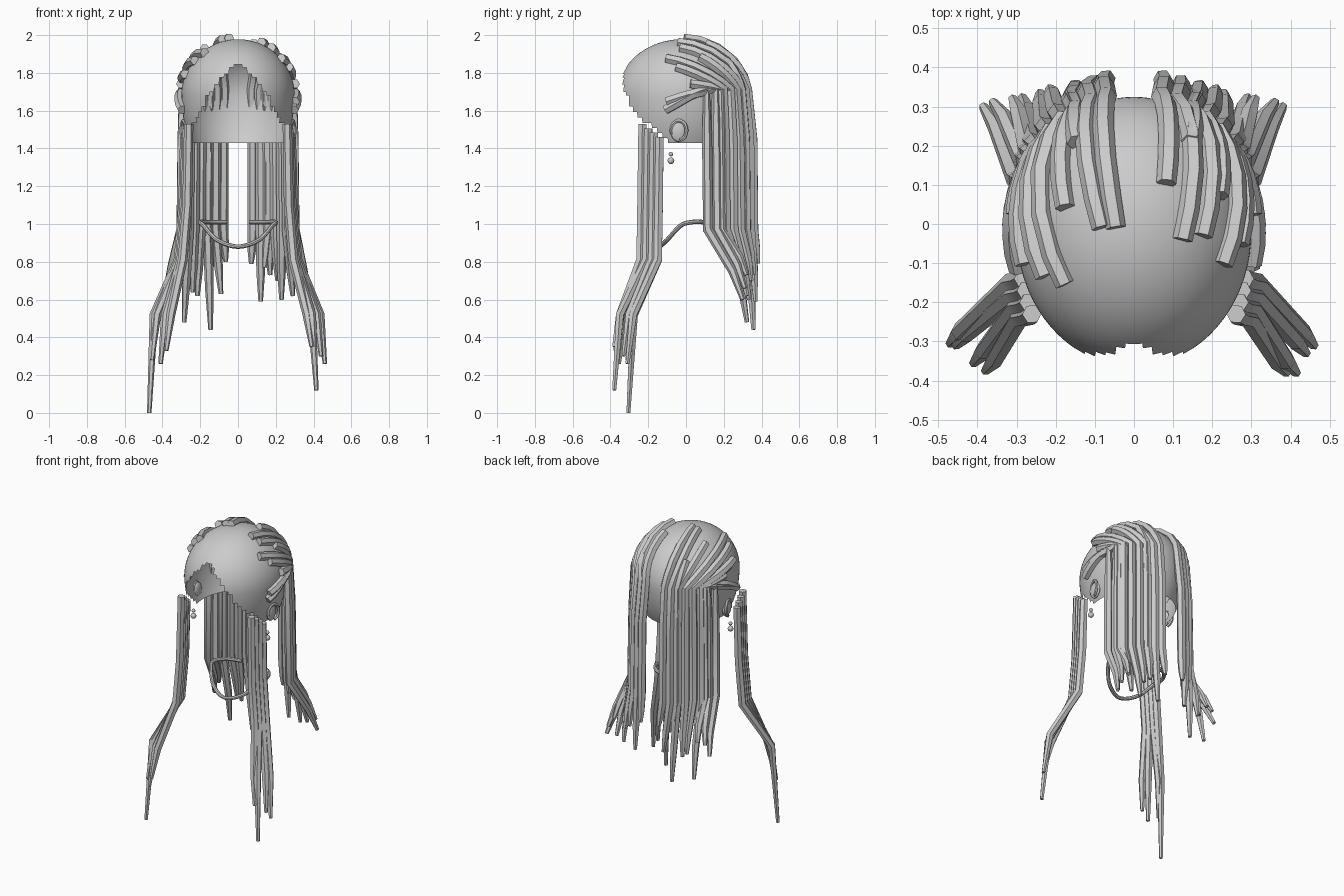
import bpy, bmesh, math
from mathutils import Vector

if "Cube" in bpy.data.objects:
    bpy.data.objects.remove(bpy.data.objects["Cube"])

grey = bpy.data.materials.new("plain_grey")
grey.diffuse_color = (0.6, 0.6, 0.6, 1)
grey.use_nodes = True
grey.node_tree.nodes["Principled BSDF"].inputs["Base Color"].default_value = grey.diffuse_color
CENTRE = Vector((0, -0.02, 1.68))
RX, RY, TOP, LOW = 0.30, 0.345, 0.298, 0.45


def finish(ob, name, angle=35):
    ob.name = name
    ob.data.materials.clear()
    ob.data.materials.append(grey)
    bpy.ops.object.select_all(action='DESELECT')
    ob.select_set(True)
    bpy.context.view_layer.objects.active = ob
    bpy.ops.object.shade_smooth_by_angle(angle=math.radians(angle))
    return ob


def tube(name, points, radius, taper=None, sides=1):
    """Swept tube with an optional radius factor at each point."""
    cu = bpy.data.curves.new(name, 'CURVE')
    cu.dimensions = '3D'
    cu.bevel_depth = radius
    cu.bevel_resolution = sides
    cu.use_fill_caps = True
    sp = cu.splines.new('POLY')
    sp.points.add(len(points) - 1)
    for i, p in enumerate(points):
        sp.points[i].co = (*p, 1)
        sp.points[i].radius = taper[i] if taper else 1
    ob = bpy.data.objects.new(name, cu)
    bpy.context.collection.objects.link(ob)
    bpy.ops.object.select_all(action='DESELECT')
    ob.select_set(True)
    bpy.context.view_layer.objects.active = ob
    bpy.ops.object.convert(target='MESH')
    return finish(bpy.context.view_layer.objects.active, name)


def ball(name, loc, scale, segs=16):
    bpy.ops.mesh.primitive_uv_sphere_add(segments=segs, ring_count=segs // 2, location=loc)
    ob = bpy.context.object
    ob.scale = scale
    return finish(ob, name, 60)


def smooth_path(pts, steps=6):
    """Catmull-Rom path through a few points."""
    pts = [Vector(p) for p in pts]
    pts = [pts[0]] + pts + [pts[-1]]
    out = []
    for a, b, c, d in zip(pts, pts[1:], pts[2:], pts[3:]):
        for k in range(steps):
            t = k / steps
            out.append(0.5 * (2 * b + (c - a) * t + (2 * a - 5 * b + 4 * c - d) * t * t
                              + (3 * b - a - 3 * c + d) * t ** 3))
    return out + [pts[-1]]


def on_head(n, grow=1.0):
    """Point on the egg-shaped head in the direction of a unit vector."""
    return CENTRE + grow * Vector((n.x * RX, n.y * RY, n.z * (TOP if n.z > 0 else LOW)))


# Scalp cap: open shell trimmed along a stepped hairline
HAIRLINE = [(0, 1.86), (0.4, 1.74), (0.65, 1.63), (0.98, 1.53), (1.3, 1.46), (1.45, 1.4), (4, 1.4)]


def hairline(p):
    t = math.atan2(abs(p.x) / RX, -(p.y - CENTRE.y) / RY)
    for (a, za), (b, zb) in zip(HAIRLINE, HAIRLINE[1:]):
        if t <= b:
            return za + (zb - za) * (t - a) / (b - a)


bm = bmesh.new()
bmesh.ops.create_uvsphere(bm, u_segments=72, v_segments=48, radius=1)
for v in bm.verts:
    v.co = on_head(v.co)
bmesh.ops.bisect_plane(bm, geom=bm.verts[:] + bm.edges[:] + bm.faces[:],
                       plane_co=(0, 0, 1.43), plane_no=(0, 0, -1), clear_outer=True)
gone = [f for f in bm.faces
        if f.calc_center_median().z < hairline(f.calc_center_median())]
bmesh.ops.delete(bm, geom=gone, context='FACES')
me = bpy.data.meshes.new("scalp_cap")
bm.to_mesh(me)
bm.free()
cap = bpy.data.objects.new("scalp_cap", me)
bpy.context.collection.objects.link(cap)
finish(cap, "scalp_cap", 60)

# Ears with curled rims, and two-bead earrings
for s, side in ((-1, "left"), (1, "right")):
    ball(side + "_ear", (s * 0.275, -0.04, 1.49), (0.018, 0.042, 0.055))
    rim = []
    for k in range(15):
        a = math.radians(200 - 20 * k)
        rim.append((s * (0.288 + 0.012 * math.cos(a)), -0.037 + 0.04 * math.cos(a),
                    1.495 + 0.052 * math.sin(a)))
    tube(side + "_ear_rim", rim, 0.010)
    ball(side + "_earring_small", (s * 0.275, -0.08, 1.37), (0.012,) * 3, 12)
    ball(side + "_earring_large", (s * 0.275, -0.08, 1.335), (0.018,) * 3, 12)

# Necklace open at the back
half = [(0.06, 0.125, 1.01), (0.15, 0.10, 1.01), (0.20, 0.03, 1.01), (0.18, -0.03, 0.99),
        (0.11, -0.10, 0.915)]
chain = half + [(0, -0.14, 0.88)] + [(-x, y, z) for x, y, z in reversed(half)]
tube("necklace", smooth_path(chain), 0.012, sides=2)

# Front locks: four a side, falling straight, then flaring out to these tips
TIPS = {-1: [(.47, -.305, 0), (.455, -.31, .28), (.41, -.355, .26), (.38, -.375, .33)],
        1: [(.46, -.31, .26), (.44, -.33, .30), (.415, -.38, .12), (.39, -.38, .35)]}
for s, tips in TIPS.items():
    for i, (tx, ty, tz) in enumerate(tips):
        x, y = 0.282 - 0.007 * i, -0.14 - 0.03 * i
        path = [(x, y, 1.46 + 0.023 * i), (x * 1.03, y - 0.005, 1.1),
                (x + 0.032, y - 0.01, 0.81), (tx - 0.025, ty + 0.03, 0.52), (tx, ty, tz)]
        tube(f"front_lock_{'left' if s < 0 else 'right'}_{i}",
             [(s * px, py, pz) for px, py, pz in path], 0.026, (0.95, 1, 1, 0.9, 0.45))


# Back locks: lie over the scalp, hang down, then sweep to a narrow tip
def back_lock(name, s, start, angle, tip):
    """start is a direction on the head; angle places the fall around the back."""
    x, y = s * 0.315 * math.sin(angle), -0.02 + 0.385 * math.cos(angle)
    end = Vector((x / RX, (y - CENTRE.y) / RY, 0.12)).normalized()
    points = [on_head(start.lerp(end, k / 5).normalized(), 1.035) for k in range(6)]
    points += [Vector((x, y, 1.45)), Vector((x * 1.02, y + 0.005, 0.97))]
    mid = points[-1].lerp(Vector(tip), 0.6)
    mid.y += 0.02 * (0.36 - y) / 0.24
    tube(name, points + [mid, Vector(tip)], 0.027, (0.95,) + (1,) * 7 + (0.85, 0.45))


# Per lock, from the ear to the middle: start x, start y, tip x, tip z
LOCKS = {1: [(.30, -.11, .38, .60), (.29, -.10, .36, .66), (.26, -.05, .29, .62),
             (.22, -.10, .23, .60), (.21, .07, .21, .70), (.17, -.03, .17, .73),
             (.12, -.04, .12, .59), (.08, .10, .07, .79)],
         -1: [(.30, -.12, .385, .65), (.29, -.04, .36, .72), (.27, -.10, .285, .48),
              (.22, -.13, .24, .64), (.17, -.15, .215, .62), (.17, .04, .145, .44),
              (.08, -.01, .09, .63), (.045, -.01, .065, .80)]}
for s, locks in LOCKS.items():
    side = "left" if s < 0 else "right"
    for i, (sx, sy, tx, tz) in enumerate(locks):
        u, v = s * sx / RX, (sy - CENTRE.y) / RY
        w = math.sqrt(max(0, 1 - u * u - v * v)) if i > 1 else -0.17 + 0.1 * i
        back_lock(f"back_lock_{side}_{i}", s, Vector((u, v, w)).normalized(),
                  math.radians(70 - 8 * i), (s * tx, 0.30 + 0.08 * i / 7, tz))
    # Shorter filler locks at the side and rear
    back_lock(f"side_filler_{side}", s, Vector((s * 0.96, 0.12, 0.2)).normalized(),
              math.radians(58), (s * 0.31, 0.32, 0.73))
    back_lock(f"rear_filler_{side}", s, Vector((s * 0.46, 0.63, 0.6)).normalized(),
              math.radians(30), (s * 0.14, 0.34, 0.77))
